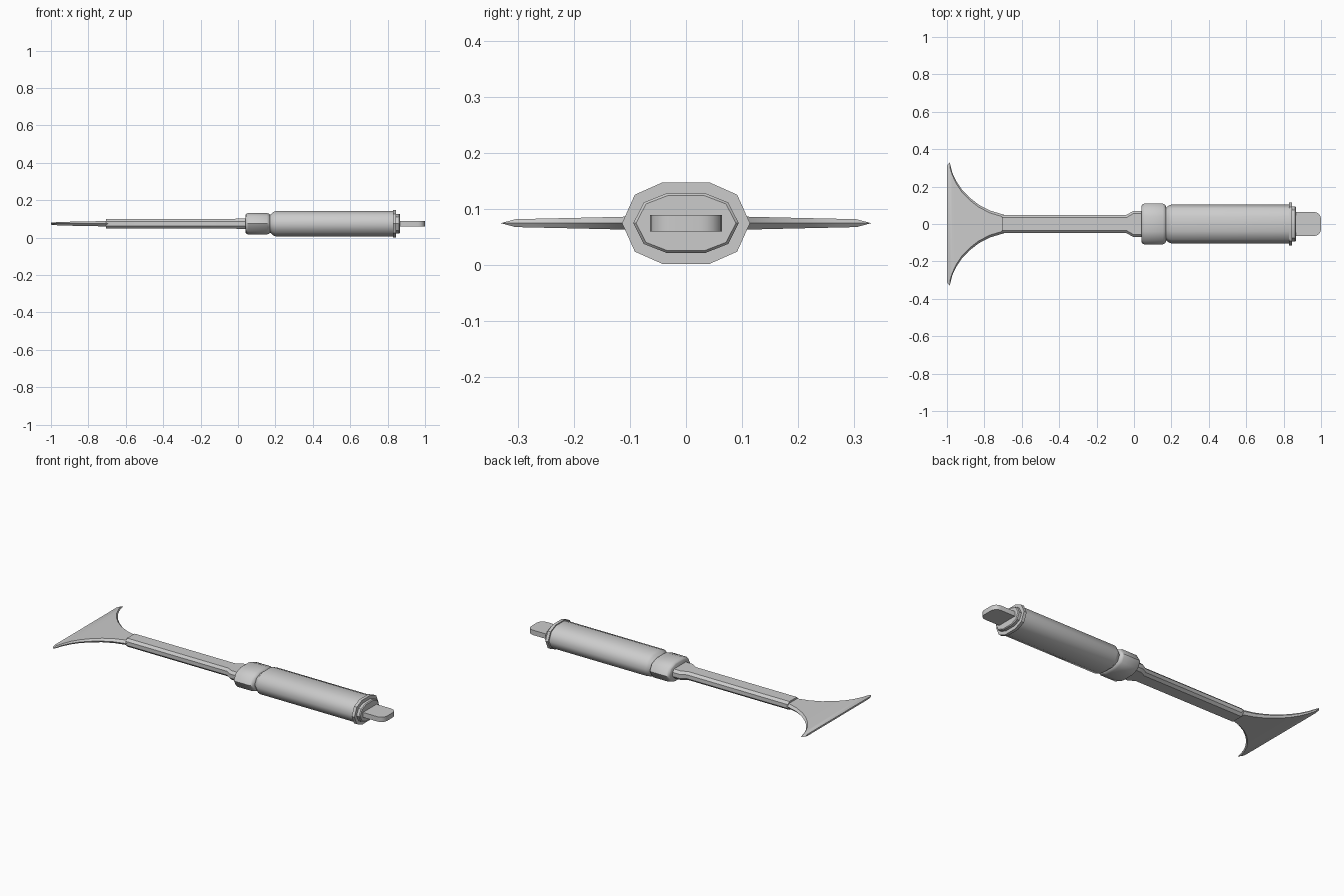
import bpy, bmesh, math

if "Cube" in bpy.data.objects:
    bpy.data.objects.remove(bpy.data.objects["Cube"])

ZC = 0.0745  # height of the tool's long axis


def loft(name, rings, angle=35):
    """Skin a list of (x, [(y, z), ...]) rings and cap both ends."""
    bm = bmesh.new()
    loops = [[bm.verts.new((x, y, z + ZC)) for y, z in sec] for x, sec in rings]
    n = len(loops[0])
    for a, b in zip(loops, loops[1:]):
        for i in range(n):
            j = (i + 1) % n
            bm.faces.new((a[i], a[j], b[j], b[i]))
    bm.faces.new(loops[0])
    bm.faces.new(loops[-1])
    bmesh.ops.recalc_face_normals(bm, faces=bm.faces)
    me = bpy.data.meshes.new(name)
    bm.to_mesh(me)
    bm.free()
    ob = bpy.data.objects.new(name, me)
    bpy.context.collection.objects.link(ob)
    bpy.ops.object.select_all(action='DESELECT')
    ob.select_set(True)
    bpy.context.view_layer.objects.active = ob
    bpy.ops.object.shade_smooth_by_angle(angle=math.radians(angle))
    return ob


def full(quarter):
    """Mirror a quarter outline (from +y side to top) into a closed section."""
    right = [(y, -z) for y, z in reversed(quarter) if z > 0] + quarter
    return right + [(-y, z) for y, z in reversed(right)]


def deca(w, h):
    """Ten-sided grip section."""
    q = [(w, 0), (w * 0.8, h * 0.7), (w * 0.37, h)]
    return full(q)


def octo(w, h):
    return full([(w, h * 0.45), (w - 0.014, h)])


# Flared blade: thin bevelled sections following a concave curve
stations = [(-1.0, 0.312, 0.005), (-0.985, 0.33, 0.007), (-0.972, 0.275, 0.008),
            (-0.95, 0.228, 0.009), (-0.92, 0.184, 0.010), (-0.88, 0.142, 0.011),
            (-0.83, 0.103, 0.012), (-0.77, 0.072, 0.013), (-0.69, 0.048, 0.015)]
blade = []
for x, w, t in stations:
    inset = 0.026 if w > 0.3 else 0.013
    q = w - inset
    blade.append((x, [(w, 0), (q, t), (-q, t), (-w, 0), (-q, -t), (q, -t)]))
loft("blade", blade, 30)

# Chamfered shaft widening into the collar
loft("shaft", [(-0.705, octo(0.049, 0.025)), (-0.04, octo(0.049, 0.025)),
               (-0.005, octo(0.069, 0.027)), (0.06, octo(0.069, 0.027))], 30)

# Collar with rounded ends
loft("collar", [(0.04, deca(0.095, 0.047)), (0.044, deca(0.103, 0.053)),
                (0.056, deca(0.109, 0.058)), (0.154, deca(0.109, 0.058)),
                (0.166, deca(0.103, 0.053)), (0.172, deca(0.093, 0.046))], 50)

# Grip
loft("grip", [(0.165, deca(0.085, 0.046)), (0.175, deca(0.09, 0.05)),
              (0.186, deca(0.099, 0.061)), (0.20, deca(0.104, 0.067)),
              (0.835, deca(0.104, 0.067))], 50)

# End flange and stepped cap
loft("flange", [(0.828, deca(0.114, 0.0725)), (0.846, deca(0.114, 0.0725))])
loft("end_cap", [(0.84, deca(0.094, 0.053)), (0.862, deca(0.094, 0.053)),
                 (0.867, deca(0.089, 0.049))])

# Flat tang with rounded outer corners
tang = [(0.85, 0.064)]
r = 0.038
for k in range(6):
    a = math.radians(18 * k)
    tang.append((1 - r + r * math.sin(a), 0.064 - r + r * math.cos(a)))
t = 0.0145
loft("tang", [(x, [(w, t), (-w, t), (-w, -t), (w, -t)]) for x, w in tang])
